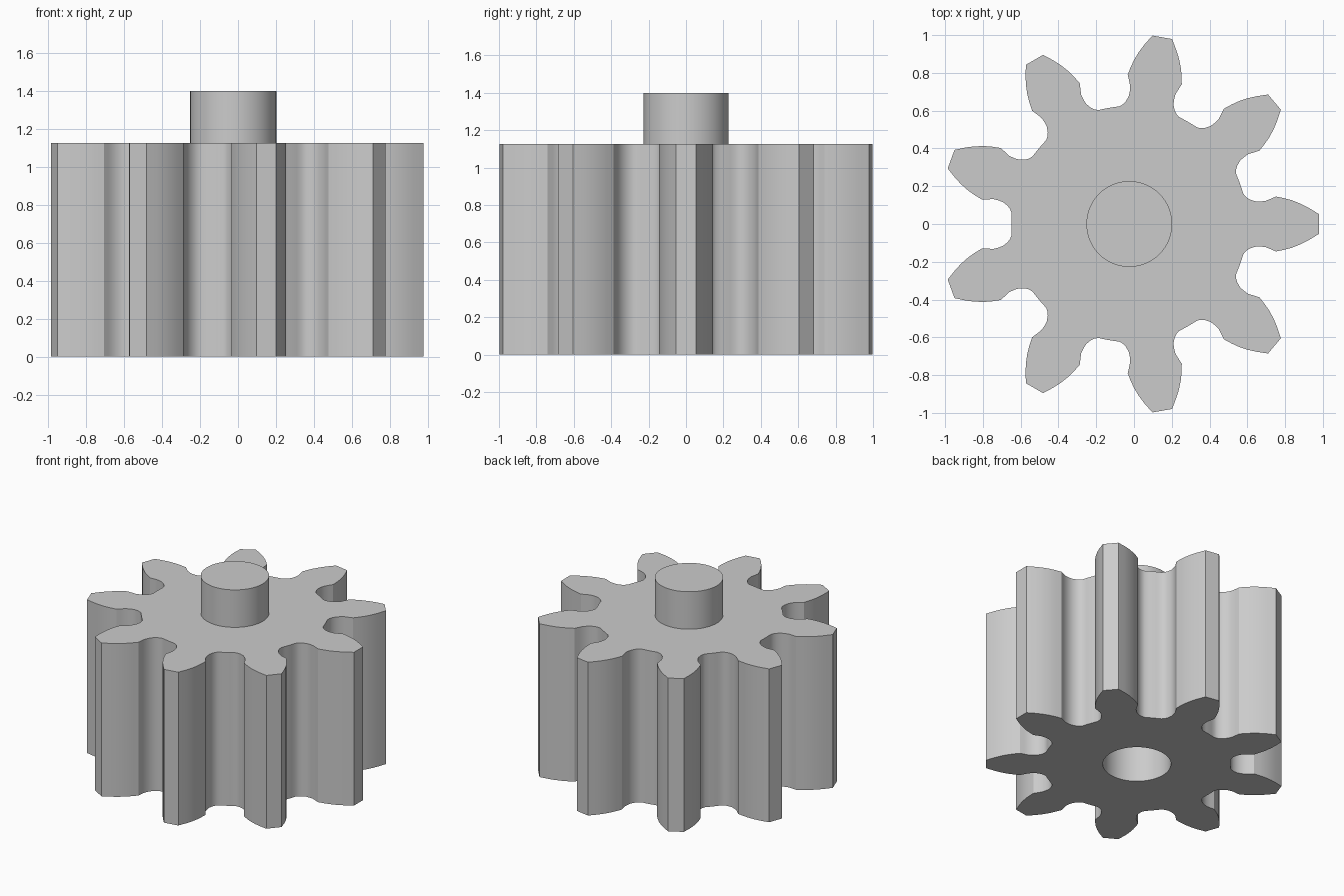
import bpy
import bmesh
from math import radians, cos, sin

if "Cube" in bpy.data.objects:
    bpy.data.objects.remove(bpy.data.objects["Cube"], do_unlink=True)

TEETH = 9
CENTRE_X = -0.025
GEAR_HEIGHT = 1.125
SHAFT_TOP = 1.4
SHAFT_RADIUS = 0.227
BORE_DEPTH = 0.28

# Half tooth, tip to valley: radius, degrees from the tooth's centre line
HALF_TOOTH = [(1.005, 3.0), (0.955, 5.1), (0.915, 6.7), (0.87, 8.3),
              (0.83, 9.5), (0.79, 10.6), (0.76, 10.1), (0.73, 9.6),
              (0.70, 9.8), (0.675, 10.3), (0.65, 11.6), (0.635, 13.0),
              (0.625, 14.8), (0.624, 17.5)]
VALLEY = (0.624, 20.0)

steel = bpy.data.materials.new("grey metal")
steel.use_nodes = True
GREY = (0.6, 0.6, 0.6, 1.0)
steel.diffuse_color = GREY
steel.node_tree.nodes["Principled BSDF"].inputs["Base Color"].default_value = GREY


def prism(name, outline, bottom, top):
    """Extrude a closed (radius, degrees) outline from bottom to top."""
    bm = bmesh.new()
    verts = [bm.verts.new((CENTRE_X + r * cos(radians(a)), r * sin(radians(a)), bottom))
             for r, a in outline]
    face = bm.faces.new(verts)
    result = bmesh.ops.extrude_face_region(bm, geom=[face], use_keep_orig=True)
    raised = [g for g in result["geom"] if isinstance(g, bmesh.types.BMVert)]
    bmesh.ops.translate(bm, verts=raised, vec=(0, 0, top - bottom))
    bmesh.ops.recalc_face_normals(bm, faces=bm.faces)
    mesh = bpy.data.meshes.new(name)
    bm.to_mesh(mesh)
    bm.free()
    mesh.materials.append(steel)
    obj = bpy.data.objects.new(name, mesh)
    bpy.context.collection.objects.link(obj)
    return obj


def activate(obj):
    bpy.ops.object.select_all(action="DESELECT")
    obj.select_set(True)
    bpy.context.view_layer.objects.active = obj


# Toothed body: mirror the half tooth, then repeat it round the centre
tooth = [(r, -a) for r, a in reversed(HALF_TOOTH)] + HALF_TOOTH + [VALLEY]
gear_outline = [(r, a + i * 360 / TEETH) for i in range(TEETH) for r, a in tooth]
gear = prism("gear_body", gear_outline, 0, GEAR_HEIGHT)

# Round shaft on top, and the matching bore underneath
circle = [(SHAFT_RADIUS, i * 360 / 64) for i in range(64)]
shaft = prism("shaft", circle, GEAR_HEIGHT - 0.05, SHAFT_TOP)
cutter = prism("bore_cutter", circle, -0.1, BORE_DEPTH)
cutter.hide_render = True

bore = gear.modifiers.new("bore", "BOOLEAN")
bore.operation = "DIFFERENCE"
bore.solver = "EXACT"
bore.object = cutter
activate(gear)
bpy.ops.object.modifier_apply(modifier=bore.name)
bpy.data.objects.remove(cutter, do_unlink=True)

# Smooth round walls, crisp rims and tooth tips
for part in (gear, shaft):
    activate(part)
    bpy.ops.object.shade_smooth_by_angle(angle=radians(30))
